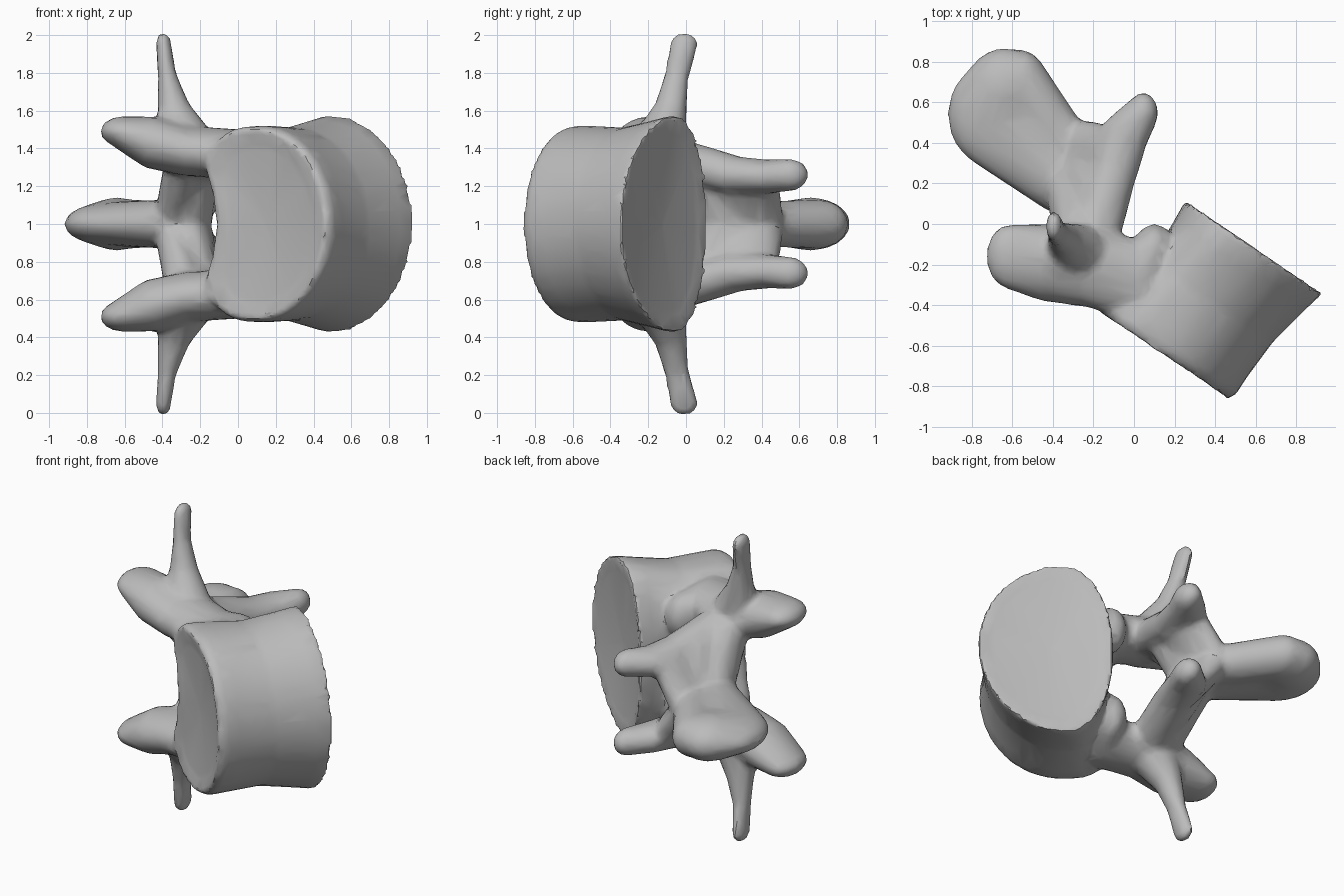
import bpy
import bmesh
import math
from mathutils import Vector

old = bpy.data.objects.get("Cube")
if old:
    bpy.data.objects.remove(old, do_unlink=True)

MID = 1.0  # height of the mirror plane
GREY = (0.5, 0.5, 0.5, 1)
bone = bpy.data.materials.new("bone grey")
bone.use_nodes = True
bone.diffuse_color = GREY
bone.node_tree.nodes["Principled BSDF"].inputs["Base Color"].default_value = GREY

# unit sphere points shared by every limb
ball = bmesh.new()
bmesh.ops.create_icosphere(ball, subdivisions=3, radius=1)
SPHERE = [v.co.copy() for v in ball.verts]
ball.free()

bm = bmesh.new()


def hull(points):
    """Add the convex hull of the points to the model."""
    tmp = bmesh.new()
    for p in points:
        tmp.verts.new(p)
    bmesh.ops.convex_hull(tmp, input=tmp.verts[:])
    loose = [v for v in tmp.verts if not v.link_faces]
    bmesh.ops.delete(tmp, geom=loose, context="VERTS")
    piece = bpy.data.meshes.new("piece")
    tmp.to_mesh(piece)
    tmp.free()
    bm.from_mesh(piece)
    bpy.data.meshes.remove(piece)


def chain(*blobs, sides=(1, -1)):
    """Hull consecutive ellipsoids (centre, radii) into a limb, mirrored in z."""
    for side in sides:
        for pair in zip(blobs, blobs[1:]):
            hull([Vector((x + p.x * rx, y + p.y * ry, MID + side * (h + p.z * rz)))
                  for (x, y, h), (rx, ry, rz) in pair for p in SPHERE])


def vertebral_body():
    """Loft of egg-shaped sections, hollowed behind, between two end plates."""
    across = Vector((0.83, -0.56, 0))
    axis = Vector((0.56, 0.83, 0))
    n = 48
    # centre x, centre y, depth radius, height radius, rear power, skew, rear dent
    sections = [(0.15, -0.625, 0.30, 0.42, 3, 0.03, 0.06),
                (0.14, -0.648, 0.385, 0.5, 3.5, 0.04, 0.08),
                (0.165, -0.61, 0.41, 0.52, 3.2, 0.05, 0.08),
                (0.22, -0.54, 0.40, 0.52, 3, 0.06, 0.07),
                (0.37, -0.37, 0.38, 0.51, 2.6, 0.09, 0.04),
                (0.54, -0.18, 0.395, 0.56, 2.1, 0.12, 0),
                (0.595, -0.11, 0.41, 0.58, 2, 0.12, 0),
                (0.59, -0.13, 0.34, 0.48, 2, 0.1, 0)]
    rings = []
    for cx, cy, depth, height, rear, skew, dent in sections:
        ring = []
        for i in range(n):
            c, s = math.cos(math.tau * i / n), math.sin(math.tau * i / n)
            power = 2 / (2 if c > 0 else rear)
            reach = depth + math.copysign(skew, c)
            u = math.copysign(abs(c) ** power, c) * reach - skew
            w = math.copysign(abs(s) ** power, s) * height
            if c < 0:
                u += dent * max(0, 1 - (w / 0.27) ** 2)
            ring.append(bm.verts.new(Vector((cx, cy, MID + w)) + across * u))
        rings.append(ring)
    for a, b in zip(rings, rings[1:]):
        for i in range(n):
            j = (i + 1) % n
            bm.faces.new((a[i], a[j], b[j], b[i]))
    for ring, inward in ((rings[0], 1), (rings[-1], -1)):
        centre = sum((v.co for v in ring), Vector()) / n
        hub = bm.verts.new(centre + axis * 0.02 * inward)
        for i in range(n):
            bm.faces.new((ring[i], ring[(i + 1) % n], hub))


vertebral_body()

# pedicles
chain(((0.1, -0.12, 0.3), (0.1, 0.12, 0.15)),
      ((0.02, -0.28, 0.36), (0.12, 0.2, 0.14)),
      ((-0.27, -0.19, 0.39), (0.1, 0.21, 0.13)))
# superior articular processes
chain(((-0.25, -0.2, 0.38), (0.12, 0.21, 0.13)),
      ((-0.45, -0.19, 0.43), (0.12, 0.19, 0.14)),
      ((-0.61, -0.16, 0.49), (0.12, 0.16, 0.08)))
# transverse processes
chain(((-0.28, -0.14, 0.45), (0.15, 0.14, 0.1)),
      ((-0.34, -0.08, 0.62), (0.085, 0.085, 0.06)),
      ((-0.375, -0.05, 0.78), (0.05, 0.065, 0.06)),
      ((-0.395, -0.01, 0.955), (0.04, 0.075, 0.06)))
# inferior articular processes
chain(((-0.19, -0.05, 0.34), (0.12, 0.16, 0.11)),
      ((-0.1, 0.25, 0.26), (0.11, 0.15, 0.1)),
      ((-0.05, 0.43, 0.25), (0.12, 0.12, 0.09)),
      ((0.045, 0.55, 0.26), (0.075, 0.1, 0.085)))
# laminae
chain(((-0.28, -0.05, 0.33), (0.11, 0.15, 0.11)),
      ((-0.35, 0.18, 0.05), (0.09, 0.14, 0.09)))
chain(((-0.2, 0.1, 0.27), (0.1, 0.17, 0.1)),
      ((-0.27, 0.25, 0), (0.13, 0.2, 0.12)))
chain(((-0.12, 0.32, 0.24), (0.1, 0.17, 0.08)),
      ((-0.29, 0.32, 0), (0.11, 0.2, 0.1)))
# spinous process
chain(((-0.38, 0.26, 0), (0.13, 0.21, 0.13)),
      ((-0.68, 0.54, 0), (0.24, 0.27, 0.115)),
      ((-0.64, 0.66, 0), (0.19, 0.21, 0.14)), sides=(1,))
chain(((-0.34, 0.38, 0), (0.12, 0.16, 0.12)),
      ((-0.56, 0.7, 0), (0.13, 0.16, 0.13)), sides=(1,))

bmesh.ops.recalc_face_normals(bm, faces=bm.faces[:])
mesh = bpy.data.meshes.new("vertebra")
bm.to_mesh(mesh)
bm.free()
vertebra = bpy.data.objects.new("vertebra", mesh)
bpy.context.scene.collection.objects.link(vertebra)
bpy.ops.object.select_all(action="DESELECT")
vertebra.select_set(True)
bpy.context.view_layer.objects.active = vertebra

# fuse the parts into one skin, soften the joints and thin it out
fuse = vertebra.modifiers.new("fuse", "REMESH")
fuse.mode = "VOXEL"
fuse.voxel_size = 0.02
soften = vertebra.modifiers.new("soften", "SMOOTH")
soften.factor = 0.5
soften.iterations = 6
thin = vertebra.modifiers.new("thin", "DECIMATE")
thin.ratio = 0.12
for name in ("fuse", "soften", "thin"):
    bpy.ops.object.modifier_apply(modifier=name)

vertebra.data.materials.append(bone)
bpy.ops.object.shade_smooth_by_angle(angle=math.radians(35))
